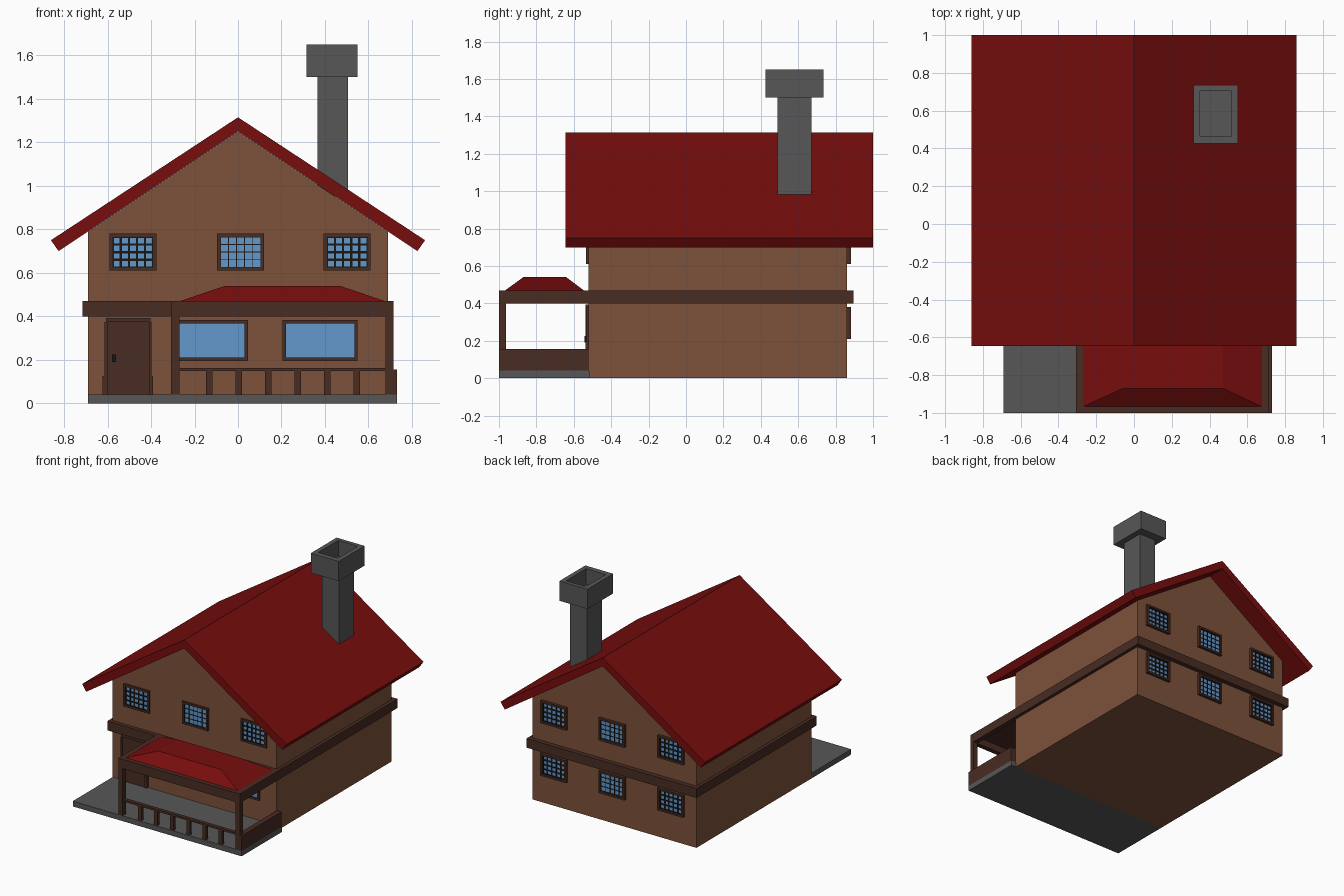
import bpy, bmesh


def material(name, r, g, b):
    m = bpy.data.materials.new(name)
    m.diffuse_color = (r, g, b, 1)
    return m


WALL = material("brown wall", 0.205, 0.085, 0.043)
ROOF = material("red roof", 0.185, 0.004, 0.004)
STONE = material("grey stone", 0.095, 0.095, 0.095)
TRIM = material("dark wood", 0.065, 0.025, 0.016)
GLASS = material("blue glass", 0.127, 0.314, 0.604)
DARK = material("near black", 0.010, 0.008, 0.007)


def finish(name, bm, mat):
    bmesh.ops.recalc_face_normals(bm, faces=bm.faces)
    me = bpy.data.meshes.new(name)
    bm.to_mesh(me)
    bm.free()
    me.materials.append(mat)
    ob = bpy.data.objects.new(name, me)
    bpy.context.collection.objects.link(ob)
    return ob


def boxes(name, mat, *spans):
    """Each span is (x0, x1, y0, y1, z0, z1)."""
    bm = bmesh.new()
    for x0, x1, y0, y1, z0, z1 in spans:
        for v in bmesh.ops.create_cube(bm, size=1)["verts"]:
            v.co = (x1 if v.co.x > 0 else x0,
                    y1 if v.co.y > 0 else y0,
                    z1 if v.co.z > 0 else z0)
    return finish(name, bm, mat)


def extrude_y(name, mat, profile, y0, y1):
    bm = bmesh.new()
    face = bm.faces.new([bm.verts.new((x, y0, z)) for x, z in profile])
    geo = bmesh.ops.extrude_face_region(bm, geom=[face])["geom"]
    moved = [g for g in geo if isinstance(g, bmesh.types.BMVert)]
    bmesh.ops.translate(bm, verts=moved, vec=(0, y1 - y0, 0))
    return finish(name, bm, mat)


def window(name, x0, x1, z0, z1, wall, out, depth=0.015, bar=0.0, rim=0.015):
    """Framed window on a wall at y = wall, facing out (-1 front, 1 back)."""
    def ys(a, b):
        return tuple(sorted((wall + out * a, wall + out * b)))
    f = ys(-0.005, depth)
    boxes(name + "_frame", TRIM,
          (x0, x0 + rim, *f, z0, z1), (x1 - rim, x1, *f, z0, z1),
          (x0 + rim, x1 - rim, *f, z0, z0 + rim),
          (x0 + rim, x1 - rim, *f, z1 - rim, z1))
    a, b, c, d = x0 + rim, x1 - rim, z0 + rim, z1 - rim
    boxes(name + "_glass", GLASS, (a, b, *ys(-0.002, 0.006), c, d))
    if bar:
        g = ys(0.004, 0.010)
        h = bar / 2
        xs = [a + (b - a) * i / 5 for i in range(6)]
        zs = [c + (d - c) * i / 4 for i in range(5)]
        boxes(name + "_grid", DARK,
              *[(max(a, x - h), min(b, x + h), *g, c, d) for x in xs],
              *[(a, b, *g, max(c, z - h), min(d, z + h)) for z in zs])


# House body with gables
extrude_y("house_walls", WALL, [(-0.69, 0), (0.69, 0), (0.69, 0.788), (0, 1.248),
                                (-0.69, 0.788)], -0.52, 0.86)

# Main gable roof
extrude_y("main_roof", ROOF, [(0, 1.315), (0.86, 0.75), (0.825, 0.70), (0, 1.25),
                              (-0.825, 0.70), (-0.86, 0.75)], -0.645, 1.0)

# Beam running round the house between the floors
boxes("floor_beam", TRIM,
      (-0.715, 0.715, -0.55, -0.515, 0.40, 0.47),
      (-0.715, 0.715, 0.855, 0.895, 0.40, 0.47),
      (-0.715, -0.685, -0.515, 0.855, 0.40, 0.47),
      (0.685, 0.715, -0.515, 0.855, 0.40, 0.47))

# Chimney shaft and hollow cap
boxes("chimney_shaft", STONE, (0.365, 0.505, 0.49, 0.67, 0.95, 1.51))
boxes("chimney_cap", STONE,
      (0.315, 0.35, 0.425, 0.735, 1.50, 1.65), (0.515, 0.55, 0.425, 0.735, 1.50, 1.65),
      (0.35, 0.515, 0.425, 0.465, 1.50, 1.65), (0.35, 0.515, 0.705, 0.735, 1.50, 1.65),
      (0.35, 0.515, 0.465, 0.705, 1.50, 1.53))

# Small barred windows: upper row in front, two rows at the back
for i, cx in enumerate((-0.483, 0.012, 0.502)):
    bar = 0.004 if i == 1 else 0.010
    l, r = cx - 0.108, cx + 0.108
    window(f"front_upper_window_{i}", l, r, 0.61, 0.78, -0.52, -1, bar=bar)
    window(f"back_upper_window_{i}", l, r, 0.61, 0.78, 0.86, 1, 0.022, bar)
    window(f"back_lower_window_{i}", l, r, 0.21, 0.38, 0.86, 1, 0.022, bar)

# Large porch windows
window("porch_window_left", -0.30, 0.045, 0.195, 0.382, -0.52, -1)
window("porch_window_right", 0.205, 0.55, 0.195, 0.382, -0.52, -1)

# Door, frame, foot blocks and handle
boxes("door", TRIM, (-0.60, -0.41, -0.53, -0.515, 0.04, 0.377))
boxes("door_frame", TRIM,
      (-0.613, -0.60, -0.538, -0.515, 0.04, 0.375),
      (-0.41, -0.397, -0.538, -0.515, 0.04, 0.375),
      (-0.607, -0.403, -0.538, -0.515, 0.375, 0.393),
      (-0.622, -0.60, -0.536, -0.515, 0.04, 0.125),
      (-0.41, -0.39, -0.536, -0.515, 0.04, 0.125))
boxes("door_handle", DARK, (-0.58, -0.56, -0.543, -0.525, 0.19, 0.225))

# Porch floor, posts and beams
boxes("porch_floor", STONE, (-0.69, 0.73, -1.0, -0.515, 0, 0.04))
boxes("porch_posts", TRIM,
      (-0.307, -0.27, -1.0, -0.963, 0.04, 0.40),
      (0.678, 0.715, -1.0, -0.963, 0.04, 0.40))
boxes("porch_beams", TRIM,
      (-0.307, 0.715, -1.0, -0.963, 0.40, 0.47),
      (-0.307, -0.27, -0.963, -0.55, 0.40, 0.47),
      (0.678, 0.715, -0.963, -0.55, 0.40, 0.47))
boxes("porch_ceiling", TRIM, (-0.27, 0.678, -0.963, -0.55, 0.455, 0.468))

# Porch railing: front rail with balusters, solid side panel
boxes("front_rail", TRIM, (-0.27, 0.68, -0.995, -0.968, 0.148, 0.163),
      *[(-0.148 + 0.136 * i, -0.118 + 0.136 * i, -0.993, -0.97, 0.04, 0.15)
        for i in range(6)])
boxes("side_panel", TRIM, (0.69, 0.73, -1.0, -0.52, 0.04, 0.155))

# Hipped porch roof: a box tapered towards the top
roof = boxes("porch_roof", ROOF, (-0.27, 0.678, -0.968, -0.545, 0.469, 0.54))
for v in roof.data.vertices:
    if v.co.z > 0.5:
        v.co.x = 0.47 if v.co.x > 0 else -0.06
        v.co.y = -0.64 if v.co.y > -0.7 else -0.87
